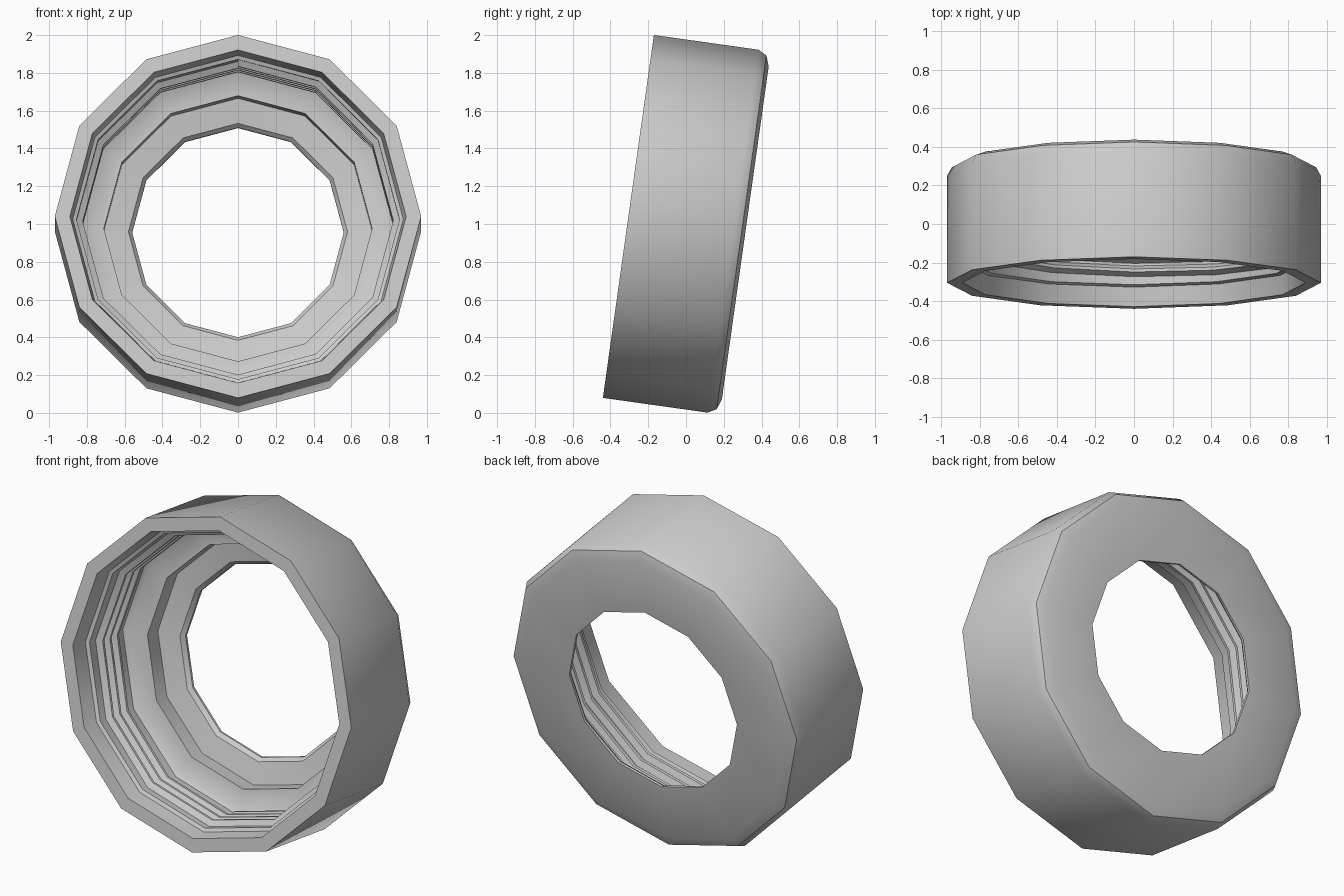
import bpy, bmesh
from math import sin, cos, pi, radians

if "Cube" in bpy.data.objects:
    bpy.data.objects.remove(bpy.data.objects["Cube"])

SIDES = 12
grey = bpy.data.materials.new("plain grey")
grey.use_nodes = True
grey.diffuse_color = (0.6, 0.6, 0.6, 1)
grey.node_tree.nodes["Principled BSDF"].inputs["Base Color"].default_value = grey.diffuse_color


def point(step, radius, depth):
    """Position on the ring; the axis runs back along +y, corner at the top."""
    a = 2 * pi * step / SIDES
    return (radius * sin(a), depth, radius * cos(a))


def sweep(name, sections, closed):
    """Join successive cross-section loops, tilt the part and shade it."""
    bm = bmesh.new()
    loops = [[bm.verts.new(p) for p in s] for s in sections]
    n = len(loops[0])
    pairs = list(zip(loops, loops[1:])) + ([(loops[-1], loops[0])] if closed else [])
    for a, b in pairs:
        for i in range(n):
            j = (i + 1) % n
            bm.faces.new((a[i], a[j], b[j], b[i]))
    if not closed:
        bm.faces.new(loops[0])
        bm.faces.new(loops[-1])
    bmesh.ops.recalc_face_normals(bm, faces=bm.faces)
    mesh = bpy.data.meshes.new(name)
    bm.to_mesh(mesh)
    bm.free()
    mesh.materials.append(grey)
    obj = bpy.data.objects.new(name, mesh)
    bpy.context.collection.objects.link(obj)
    obj.location = (0, -0.305, 1.04)
    obj.rotation_euler.x = radians(-8)
    bpy.ops.object.select_all(action='DESELECT')
    obj.select_set(True)
    bpy.context.view_layer.objects.active = obj
    bpy.ops.object.shade_smooth_by_angle(angle=radians(35))


# Ring body: (radius, depth) from the front rim, over the outside, back through the bore
profile = [(0.89, 0), (0.97, 0), (0.97, 0.56), (0.945, 0.605), (0.89, 0.625),
           (0.56, 0.625), (0.56, 0.61), (0.58, 0.585), (0.71, 0.56), (0.71, 0.46),
           (0.83, 0.45), (0.855, 0.43), (0.855, 0.11), (0.875, 0.10)]
sweep("ring_body", [[point(s, r, d) for r, d in profile] for s in range(SIDES)], True)

# Screw thread: a ridge winding along the bore
PITCH, TURNS = 0.07, 4
ridge = [(0.858, -0.03), (0.822, -0.008), (0.822, 0.008), (0.858, 0.03)]
sweep("inner_thread",
      [[point(s, r, 0.145 + d + PITCH * s / SIDES) for r, d in ridge]
       for s in range(SIDES * TURNS - 5)], False)
